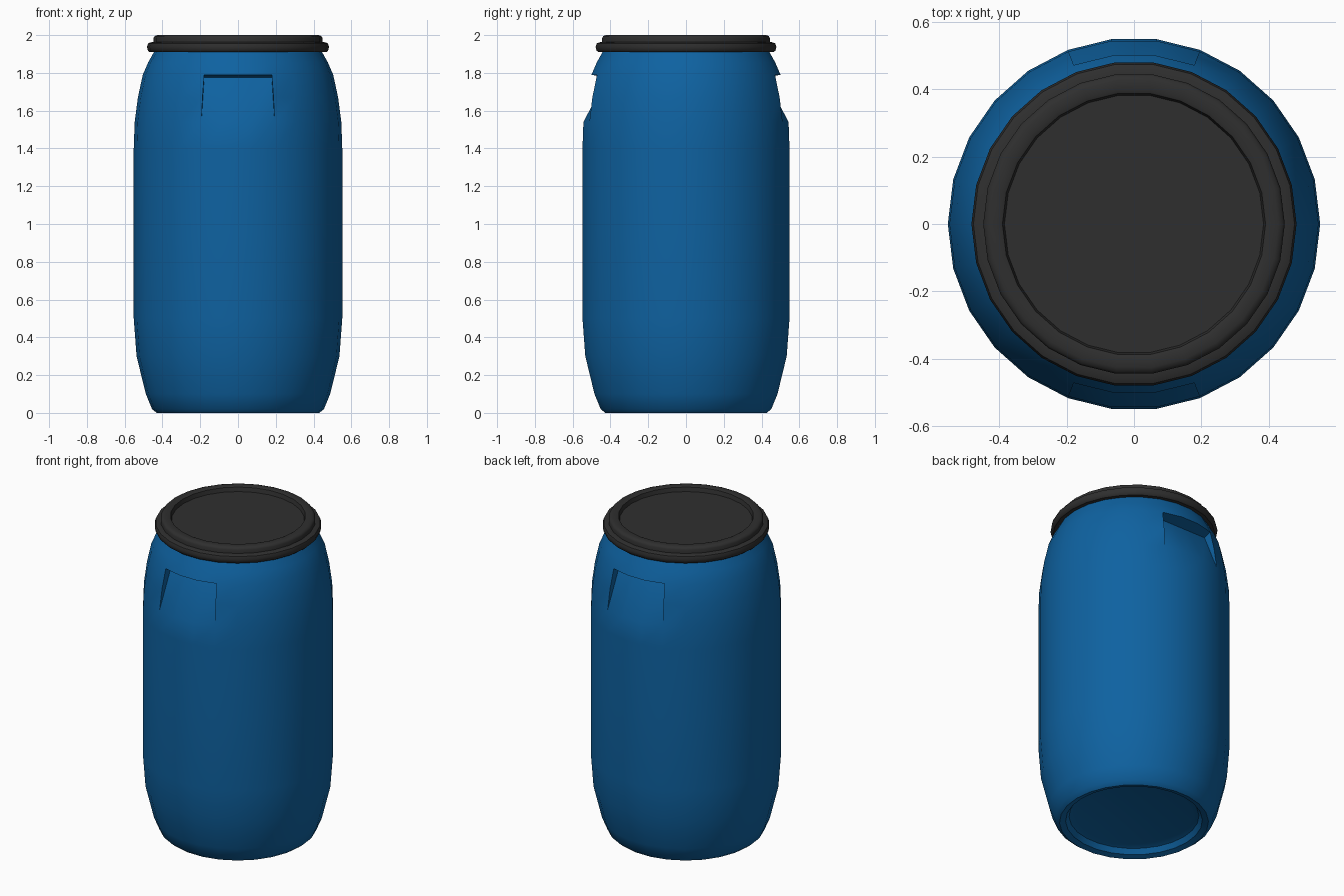
import bpy, bmesh
from math import sin, cos, tau, radians

SIDES = 26

if "Cube" in bpy.data.objects:
    bpy.data.objects.remove(bpy.data.objects["Cube"])


def material(name, rgb, roughness):
    mat = bpy.data.materials.new(name)
    mat.use_nodes = True
    mat.diffuse_color = (*rgb, 1)
    bsdf = mat.node_tree.nodes["Principled BSDF"]
    bsdf.inputs["Base Color"].default_value = (*rgb, 1)
    bsdf.inputs["Roughness"].default_value = roughness
    return mat


def lathe(bm, profile):
    """Revolve (radius, height) points and close both ends; return the rings."""
    rings = [[bm.verts.new((r * cos(tau * i / SIDES), r * sin(tau * i / SIDES), z))
              for i in range(SIDES)] for r, z in profile]
    for low, high in zip(rings, rings[1:]):
        for i in range(SIDES):
            j = (i + 1) % SIDES
            bm.faces.new((low[i], low[j], high[j], high[i]))
    bm.faces.new(rings[0][::-1])
    bm.faces.new(rings[-1])
    return rings


def finish(bm, name, mat, angle):
    bmesh.ops.recalc_face_normals(bm, faces=bm.faces)
    mesh = bpy.data.meshes.new(name)
    bm.to_mesh(mesh)
    bm.free()
    mesh.materials.append(mat)
    obj = bpy.data.objects.new(name, mesh)
    bpy.context.collection.objects.link(obj)
    bpy.ops.object.select_all(action="DESELECT")
    obj.select_set(True)
    bpy.context.view_layer.objects.active = obj
    bpy.ops.object.shade_smooth_by_angle(angle=radians(angle))
    return obj


def cut_grip(bm, rings, first, side):
    """Replace three columns of wall with a sloped pocket under an overhanging lip."""
    bottom, middle, lip = [[ring[first + k] for k in range(4)] for ring in rings]
    for low, high in ((bottom, middle), (middle, lip)):
        for k in range(3):
            bm.faces.remove(bm.faces.get((low[k], low[k + 1], high[k + 1], high[k])))
    bmesh.ops.delete(bm, geom=middle[1:3], context="VERTS")
    inner = [bm.verts.new((v.co.x, side * 0.42, 1.775)) for v in lip]
    for k in range(3):
        bm.faces.new((bottom[k], bottom[k + 1], inner[k + 1], inner[k]))
        bm.faces.new((inner[k], inner[k + 1], lip[k + 1], lip[k]))
    for k in (0, 3):
        bm.faces.new((bottom[k], inner[k], middle[k]))
        bm.faces.new((middle[k], inner[k], lip[k]))


blue = material("blue plastic", (0.0045, 0.122, 0.355), 0.5)
black = material("black plastic", (0.028, 0.028, 0.028), 0.6)

# Drum body with a hollow underside and two hand grips
body_profile = [
    (0.34, 0.05), (0.375, 0.04), (0.395, 0.01), (0.43, 0.0), (0.455, 0.02),
    (0.488, 0.10), (0.537, 0.30), (0.552, 0.50), (0.552, 0.95), (0.552, 1.40),
    (0.547, 1.54), (0.53, 1.67), (0.504, 1.79), (0.476, 1.855), (0.445, 1.91),
    (0.43, 1.94)]
bm = bmesh.new()
rings = lathe(bm, body_profile)
for first, side in ((5, 1), (18, -1)):
    cut_grip(bm, rings[10:13], first, side)
finish(bm, "drum_body", blue, 40)

# Clamping ring around the neck
bm = bmesh.new()
lathe(bm, [(0.43, 1.91), (0.468, 1.91), (0.477, 1.918), (0.482, 1.938),
           (0.476, 1.956), (0.462, 1.962), (0.44, 1.963)])
finish(bm, "clamp_ring", black, 40)

# Lid with a raised rim and a sunken centre
bm = bmesh.new()
lathe(bm, [(0.42, 1.95), (0.447, 1.955), (0.447, 1.985), (0.441, 1.995),
           (0.428, 2.0), (0.40, 2.0), (0.39, 1.996), (0.384, 1.97)])
finish(bm, "lid", black, 40)
